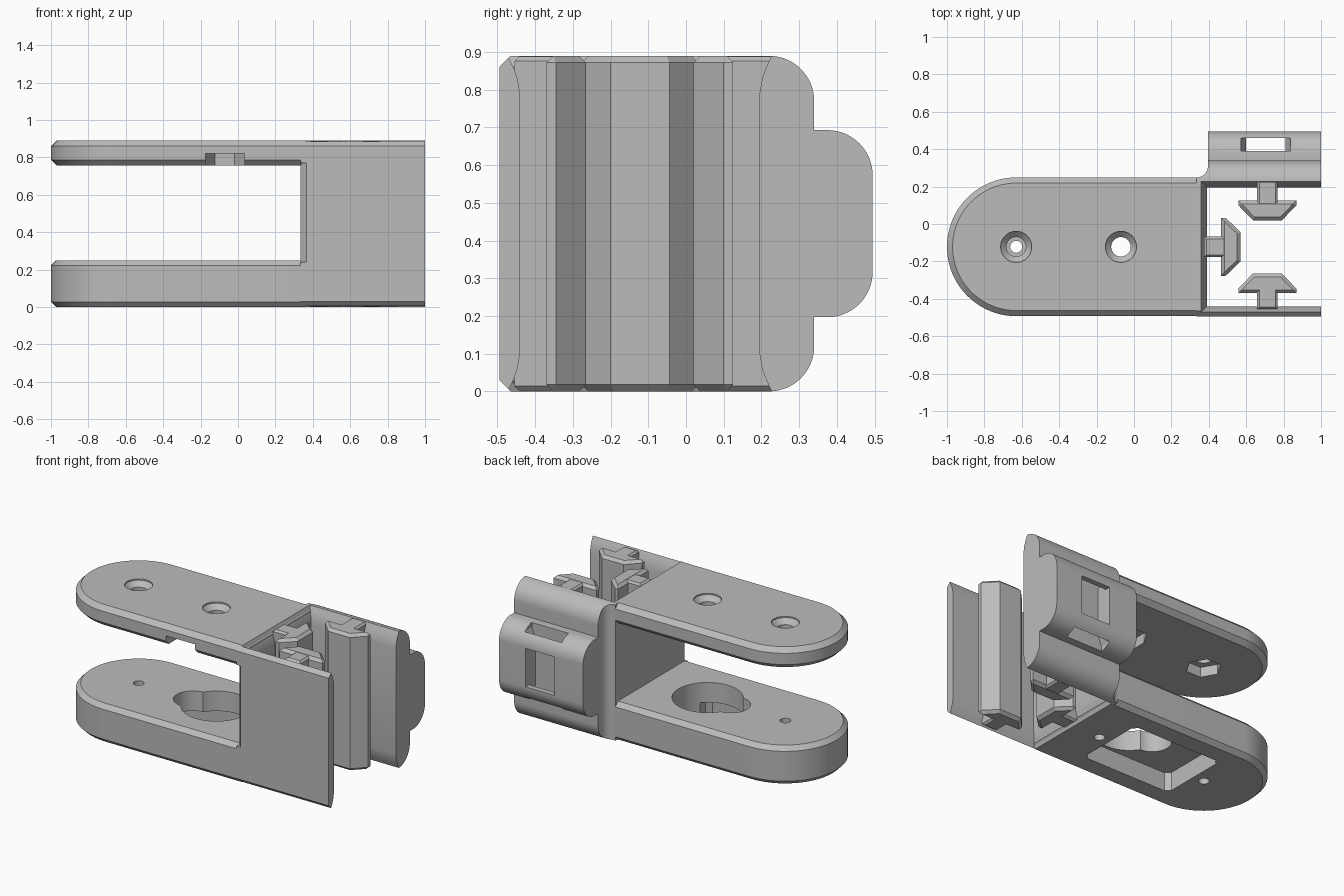
import bpy, bmesh
from math import cos, sin, radians, pi

if "Cube" in bpy.data.objects:
    bpy.data.objects.remove(bpy.data.objects["Cube"], do_unlink=True)

grey = bpy.data.materials.new("plain grey")
grey.use_nodes = True
COLOUR = (0.5, 0.5, 0.5, 1)
grey.diffuse_color = COLOUR
grey.node_tree.nodes["Principled BSDF"].inputs["Base Color"].default_value = COLOUR

H = 0.89          # full height
CY = -0.122       # centre line of the arms
R = 0.371         # arm end radius
WALL = 0.335      # start of the end block
HOLES = (-0.63, -0.07)


def arc(cx, cy, r, a0, a1, n=16):
    return [(cx + r * cos(radians(a0 + (a1 - a0) * i / n)),
             cy + r * sin(radians(a0 + (a1 - a0) * i / n))) for i in range(n + 1)]


def circle(cx, cy, r, n=40, turn=0):
    return [(cx + r * cos(2 * pi * i / n + turn), cy + r * sin(2 * pi * i / n + turn)) for i in range(n)]


def rect(a0, a1, b0, b1):
    return [(a0, b0), (a1, b0), (a1, b1), (a0, b1)]


def place(a, b, c, axis):
    return {"x": (c, a, b), "y": (a, c, b), "z": (a, b, c)}[axis]


def loft(name, rings, axis="z", bevel=0):
    """Skin through (outline, position) rings, optionally bevelling the two caps."""
    bm = bmesh.new()
    loops = [[bm.verts.new(place(a, b, c, axis)) for a, b in pts] for pts, c in rings]
    n = len(loops[0])
    for lo, hi in zip(loops, loops[1:]):
        for i in range(n):
            bm.faces.new((lo[i], lo[(i + 1) % n], hi[(i + 1) % n], hi[i]))
    caps = [bm.faces.new(loops[0]), bm.faces.new(loops[-1])]
    bmesh.ops.recalc_face_normals(bm, faces=bm.faces)
    if bevel:
        edges = list({e for f in caps for e in f.edges})
        bmesh.ops.bevel(bm, geom=edges, offset=bevel, segments=1, affect="EDGES")
    mesh = bpy.data.meshes.new(name)
    bm.to_mesh(mesh)
    bm.free()
    mesh.materials.append(grey)
    ob = bpy.data.objects.new(name, mesh)
    bpy.context.collection.objects.link(ob)
    return ob


def prism(name, pts, c0, c1, axis="z", bevel=0):
    return loft(name, [(pts, c0), (pts, c1)], axis, bevel)


def activate(ob):
    bpy.ops.object.select_all(action="DESELECT")
    bpy.context.view_layer.objects.active = ob
    ob.select_set(True)


def cut(ob, *cutters):
    activate(ob)
    for c in cutters:
        c.hide_render = True
        mod = ob.modifiers.new("cut", "BOOLEAN")
        mod.operation, mod.solver, mod.object = "DIFFERENCE", "EXACT", c
        bpy.ops.object.modifier_apply(modifier=mod.name)
        bpy.data.objects.remove(c, do_unlink=True)


# Rounded arms with chamfered rims
arm_outline = arc(-1 + R, CY, R, 90, 270, 40) + [(0.375, CY - R), (0.375, CY + R)]
upper = prism("upper_arm", arm_outline, 0.757, H, bevel=0.03)
lower = prism("lower_arm", arm_outline, 0, 0.25, bevel=0.028)

# Upper arm: countersunk bolt holes, nut recess and side-loading nut slot
for x in HOLES:
    cut(upper, loft("bolt_cutter", [(circle(x, CY, r), z) for r, z in
        ((0.052, 0.7), (0.052, 0.85), (0.083, 0.881), (0.083, 0.95))]))
    cut(upper, prism("nut_cutter", circle(x, CY, 0.105, 6), 0.7, 0.822))
cut(upper, prism("slot_cutter", rect(HOLES[1] - 0.105, HOLES[1] + 0.105, -0.7, CY), 0.7, 0.822))

# Lower arm: underside pocket, keyhole opening and screw holes
c, x0, x1, y0, y1 = 0.03, -0.555, 0.085, CY - 0.23, CY + 0.23
pocket = [(x0 + c, y0), (x1 - c, y0), (x1, y0 + c), (x1, y1 - c),
          (x1 - c, y1), (x0 + c, y1), (x0, y1 - c), (x0, y0 + c)]
cut(lower,
    prism("pocket_cutter", pocket, -0.1, 0.12),
    prism("opening_cutter", circle(HOLES[1], CY, 0.21, 56), 0.05, 0.4),
    prism("lobe_cutter", circle(HOLES[1] - 0.17, CY, 0.115), 0.05, 0.4),
    prism("screw_cutter", circle(-0.63, CY, 0.032), -0.1, 0.4),
    prism("screw_cutter", circle(0.16, CY, 0.032), -0.1, 0.08))

# End block: side profile with chamfered front and rounded back, plus the clip bump
profile = [(-0.495, 0.03), (-0.465, 0)]
profile += arc(0.22, 0.12, 0.12, -90, 0)
profile += [(0.34, 0.197)] + arc(0.375, 0.317, 0.12, -90, 0)
profile += arc(0.375, 0.573, 0.12, 0, 90) + [(0.34, 0.693)]
profile += arc(0.22, H - 0.12, 0.12, 0, 90)
profile += [(-0.465, H), (-0.495, H - 0.03)]
block = prism("end_block", profile, WALL, 1, "x")

# Cavity that flares toward both open ends
flare = [(0.04, -0.1), (0.032, 0), (0.018, 0.03), (0.007, 0.06), (0, 0.1)]
flare += [(f, H - z) for f, z in reversed(flare)]
cavity = loft("cavity_cutter", [(rect(0.39 - f, 1.2, -0.44 - f, 0.195 + f), z) for f, z in flare])

# Concave corner behind the arms and chamfer on the front of the opening
corner = [(0.2, 0.249)] + arc(WALL, 0.309, 0.06, -90, 0) + [(0.395, 0.7), (0.2, 0.7)]
edge = [(0.32, -0.45), (0.375, -0.505), (0.32, -0.505)]
cut(block, cavity, prism("corner_cutter", corner, -0.1, 1),
    prism("edge_cutter", edge, 0.24, 0.77))

# Clip: flared strap slot and back window
half = [(0.133, 0.8), (0.133, 0.66), (0.105, 0.6)]
half += [(w, H - z) for w, z in reversed(half)]
slot = [(0.705 + w, z) for w, z in half] + [(0.705 - w, z) for w, z in reversed(half)]
cut(block, prism("strap_cutter", slot, 0.39, 0.46, "y"),
    prism("window_cutter", rect(0.6, 0.81, 0.32, 0.57), 0.42, 0.6, "y"))

# T-shaped rails: (u along the wall, v away from the wall)
head = [(-0.155, 0), (0.155, 0), (0.155, 0.025), (0.078, 0.105), (-0.078, 0.105), (-0.155, 0.025)]
rails = {
    "back_rail": (lambda u, v: (0.713 + u, 0.125 - v), 0.11),
    "front_rail": (lambda u, v: (0.713 + u, -0.37 + v), 0.085),
    "inner_rail": (lambda u, v: (0.465 + v, -0.122 + u), 0.09),
}
parts = [upper, lower, block]
for name, (at, depth) in rails.items():
    stem = [(-0.055, -depth), (0.055, -depth), (0.055, 0.04), (-0.055, 0.04)]
    parts.append(prism(name + "_head", [at(u, v) for u, v in head], 0, H, bevel=0.018))
    parts.append(prism(name + "_stem", [at(u, v) for u, v in stem], 0.002, H - 0.002, bevel=0.012))

for ob in parts:
    activate(ob)
    bpy.ops.object.shade_smooth_by_angle(angle=radians(25))
